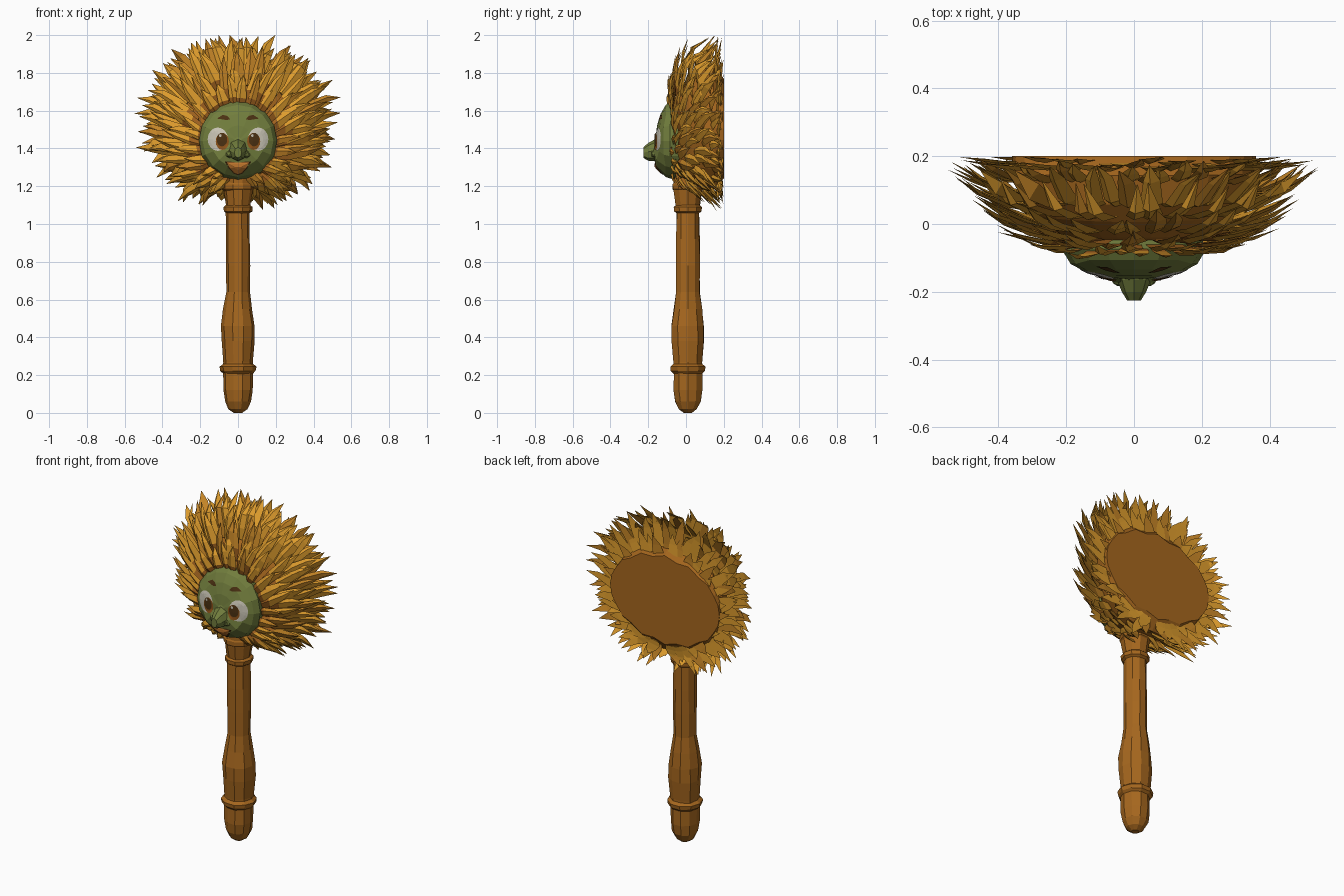
import bpy, bmesh, math, random
from mathutils import Vector
from mathutils.bvhtree import BVHTree

if "Cube" in bpy.data.objects:
    bpy.data.objects.remove(bpy.data.objects["Cube"])

random.seed(4)


def mat(name, r, g, b):
    m = bpy.data.materials.new(name)
    m.diffuse_color = (r, g, b, 1)
    m.use_nodes = True
    m.node_tree.nodes["Principled BSDF"].inputs["Base Color"].default_value = m.diffuse_color
    return m


WOOD = mat("wood_brown", 0.38, 0.135, 0.013)
GOLD = mat("petal_gold", 0.72, 0.33, 0.026)
AMBER = mat("petal_amber", 0.56, 0.235, 0.02)
ROOT = mat("petal_root_brown", 0.36, 0.125, 0.014)
GREEN = mat("face_green", 0.165, 0.205, 0.046)
WHITE = mat("eye_white", 0.58, 0.55, 0.46)
DARK = mat("dark_brown", 0.07, 0.03, 0.006)
IRIS = mat("iris_brown", 0.27, 0.085, 0.01)
ORANGE = mat("mouth_orange", 0.62, 0.21, 0.03)


def finish(bm, name, *mats):
    me = bpy.data.meshes.new(name)
    bmesh.ops.recalc_face_normals(bm, faces=bm.faces)
    bm.to_mesh(me)
    ob = bpy.data.objects.new(name, me)
    bpy.context.collection.objects.link(ob)
    for m in mats:
        me.materials.append(m)
    return ob


def loft(bm, rings, cap=True):
    """Skin closed rings of points; returns the new faces, row by row."""
    vs = [[bm.verts.new(p) for p in r] for r in rings]
    n = len(rings[0])
    rows = []
    for a, b in zip(vs, vs[1:]):
        rows.append([bm.faces.new((a[i], a[(i + 1) % n], b[(i + 1) % n], b[i])) for i in range(n)])
    if cap:
        bm.faces.new(vs[0])
        bm.faces.new(vs[-1])
    return rows


# Handle: a turned stick with slightly uneven carving
def turned(name, profile, wobble):
    bm = bmesh.new()
    rings = []
    for r, z in profile:
        ring = []
        for i in range(10):
            a = 2 * math.pi * i / 10
            k = r * (1 + random.uniform(-wobble, wobble))
            ring.append((k * math.cos(a), 0.01 + k * math.sin(a), z))
        rings.append(ring)
    loft(bm, rings)
    return finish(bm, name, WOOD)


turned("handle", [(0.022, 0.0), (0.05, 0.02), (0.07, 0.06), (0.078, 0.12), (0.08, 0.22),
                  (0.08, 0.27), (0.089, 0.38), (0.089, 0.46), (0.077, 0.55), (0.064, 0.64),
                  (0.066, 0.78), (0.064, 0.92), (0.063, 1.06), (0.066, 1.10), (0.079, 1.19),
                  (0.078, 1.30)], 0.04)
turned("lower_handle_ring", [(0.075, 0.205), (0.094, 0.222), (0.097, 0.245), (0.075, 0.262)], 0.02)
turned("upper_handle_ring", [(0.058, 1.055), (0.076, 1.067), (0.078, 1.09), (0.058, 1.105)], 0.02)
turned("neck_ring", [(0.07, 1.17), (0.084, 1.185), (0.086, 1.21), (0.07, 1.235)], 0.02)


# Mane space: radius, depth and angle around the flower head
def mane_point(r, y, a):
    t = min(1, max(0, (r - 0.17) / 0.3))
    s = math.sin(a)
    zc = 1.44 + 0.115 * t
    sz = 1.0 - 0.15 * t
    if s < 0:                                  # fuller lower corners
        sz += 0.13 * t * abs(math.sin(2 * a))
    y -= 0.06 * max(0, s) * t * (1 if y < 0.12 else 0.2)
    return Vector((r * math.cos(a), min(y, 0.198), min(2.0, zc + r * sz * s)))


# Core of the mane with a small flat oval back
ANG = [2 * math.pi * i / 28 for i in range(28)]
bm = bmesh.new()
core = [[mane_point(r, y, a) for a in ANG] for r, y in
        [(0.16, -0.06), (0.22, -0.03), (0.29, 0.03), (0.335, 0.09), (0.355, 0.15)]]
core.append([(0.36 * math.cos(a), 0.2, 1.505 + 0.245 * math.sin(a) * (1 + 0.08 * (i % 2)))
             for i, a in enumerate(ANG)])
loft(bm, core)
finish(bm, "mane_core", WOOD)


# Petals: shallow ridged pointed leaves in overlapping layers
def petal(bm, r0, y0, r1, y1, a, width, bow, drift, rooted):
    slope = Vector((r1 - r0, y1 - y0)).normalized()
    nr, ny = slope.y, -slope.x                 # outward normal in the radius/depth plane
    rings = []
    tone = 0 if random.random() < 0.75 else 1
    for t, w in [(0, 0.7), (0.3, 1.0), (0.68, 0.75), (1, 0.03)]:
        b = bow * math.sin(math.pi * t)
        r, y = r0 + (r1 - r0) * t + nr * b, y0 + (y1 - y0) * t + ny * b
        ang = a + drift * t * t
        d = width * w / max(r, 0.15)
        h = width * w * 0.4
        rings.append([mane_point(r, y, ang - d),
                      mane_point(r + nr * h, y + ny * h, ang + d * 0.25),
                      mane_point(r, y, ang + d)])
    for k, row in enumerate(loft(bm, rings)):
        for f in row:
            f.material_index = 2 if k == 0 and rooted else tone


layers = [
    (0.17, -0.065, 0.34, -0.050, 22, 0.026),
    (0.19, -0.055, 0.41, -0.010, 26, 0.029),
    (0.23, -0.035, 0.46, 0.040, 30, 0.031),
    (0.27, 0.000, 0.50, 0.090, 34, 0.031),
    (0.31, 0.050, 0.525, 0.140, 36, 0.031),
    (0.33, 0.090, 0.54, 0.180, 38, 0.031),
    (0.33, 0.135, 0.47, 0.192, 38, 0.032),
    (0.28, 0.175, 0.52, 0.195, 38, 0.034),
    (0.24, 0.193, 0.42, 0.197, 34, 0.036),
]
for k, (r0, y0, r1, y1, n, w) in enumerate(layers):
    bm = bmesh.new()
    for i in range(n):
        a = 2 * math.pi * (i + 0.5 * (k % 2) + random.uniform(-0.3, 0.3)) / n
        # leave room for the stick below the face
        if math.sin(a) < 0 and abs(r1 * math.cos(a)) < (0.09 if k < 5 else 0.04):
            continue
        petal(bm, r0, y0, r1 + random.uniform(-0.05, 0.022), y1 + random.uniform(-0.02, 0.012), a,
              w * random.uniform(0.8, 1.15), random.uniform(0.005, 0.022) if k < 7 else 0.004,
              random.uniform(-0.09, 0.09), k < 3)
    finish(bm, "petal_layer_%d" % (k + 1), GOLD, AMBER, ROOT)

# Face: faceted dome with a jutting chin that slopes back to the neck
bm = bmesh.new()
rings = []
for r, y in [(0.19, 0.02), (0.205, -0.06), (0.207, -0.085), (0.187, -0.118), (0.14, -0.143), (0.08, -0.158), (0.02, -0.162)]:
    ring = []
    for i in range(16):
        a = 2 * math.pi * i / 16
        s, c = math.sin(a), math.cos(a)
        dy = 0.012 * r / 0.2 if s > 0.5 else 0
        if s < -0.65:
            dy = 0.04 if r > 0.2 and y < 0 else (0.01 if r > 0.15 else -0.014)
        ring.append((r * c, y + dy, 1.44 + r * 1.02 * s))
    rings.append(ring)
loft(bm, rings)
bmesh.ops.recalc_face_normals(bm, faces=bm.faces)
tree = BVHTree.FromBMesh(bm)
finish(bm, "face", GREEN)

# Nose: long snout with a blunt tip
bm = bmesh.new()
rings = []
for y, z, w, h in [(-0.13, 1.392, 0.058, 0.066), (-0.165, 1.39, 0.05, 0.058),
                   (-0.20, 1.382, 0.036, 0.047), (-0.226, 1.378, 0.02, 0.028)]:
    rings.append([(w * math.cos(math.pi * i / 4), y, z + h * math.sin(math.pi * i / 4)) for i in range(8)])
loft(bm, rings)
finish(bm, "nose", GREEN)

# Nostrils: small faceted bumps beside the snout
for side, s in (("left", 1), ("right", -1)):
    bm = bmesh.new()
    bmesh.ops.create_icosphere(bm, subdivisions=1, radius=1)
    for v in bm.verts:
        v.co = Vector((s * 0.043 + v.co.x * 0.026, -0.162 + v.co.y * 0.024, 1.37 + v.co.z * 0.024))
    finish(bm, side + "_nostril", GREEN)


# Painted plates laid onto the face
def plate(name, m, outline, lift):
    c = sum((Vector(p) for p in outline), Vector((0, 0))) / len(outline)
    bm = bmesh.new()

    def drop(p):
        hit = tree.ray_cast(Vector((p.x, -1, p.y)), Vector((0, 1, 0)))[0]
        return (p.x, (hit.y if hit else -0.1) - lift, p.y)
    rings = [[drop(c.lerp(Vector(p), k)) for p in outline] for k in (1, 0.75, 0.5, 0.25)]
    loft(bm, rings, cap=False)
    bm.verts.ensure_lookup_table()
    bm.faces.new(bm.verts[-len(outline):])
    ob = finish(bm, name, m)
    if sum(p.normal.y for p in ob.data.polygons) > 0:
        ob.data.flip_normals()


def oval(x, z, rx, rz, n=16):
    return [(x + rx * math.cos(2 * math.pi * i / n), z + rz * math.sin(2 * math.pi * i / n)) for i in range(n)]


for side, s in (("left", 1), ("right", -1)):
    plate(side + "_eye_white", WHITE, oval(s * 0.107, 1.449, 0.054, 0.062), 0.003)
    plate(side + "_iris", IRIS, oval(s * 0.083, 1.437, 0.035, 0.045), 0.005)
    plate(side + "_pupil", DARK, oval(s * 0.085, 1.447, 0.028, 0.036), 0.007)
    plate(side + "_eye_glint", WHITE, oval(s * 0.085 - 0.009, 1.468, 0.007, 0.008, 8), 0.009)
    brow = [(0.042, 1.555), (0.056, 1.572), (0.08, 1.578), (0.112, 1.558), (0.084, 1.554), (0.06, 1.55)]
    plate(side + "_brow", DARK, [(s * x, z) for x, z in brow], 0.004)

# Smiling mouth with a thin dark rim
smile = [(-0.07, 1.33), (0.07, 1.33), (0.052, 1.298), (0.025, 1.268), (0, 1.258), (-0.025, 1.268), (-0.052, 1.298)]
plate("mouth_rim", DARK, smile, 0.004)
plate("mouth_inside", ORANGE, [(x * 0.84, 1.298 + (z - 1.298) * 0.86) for x, z in smile], 0.008)
